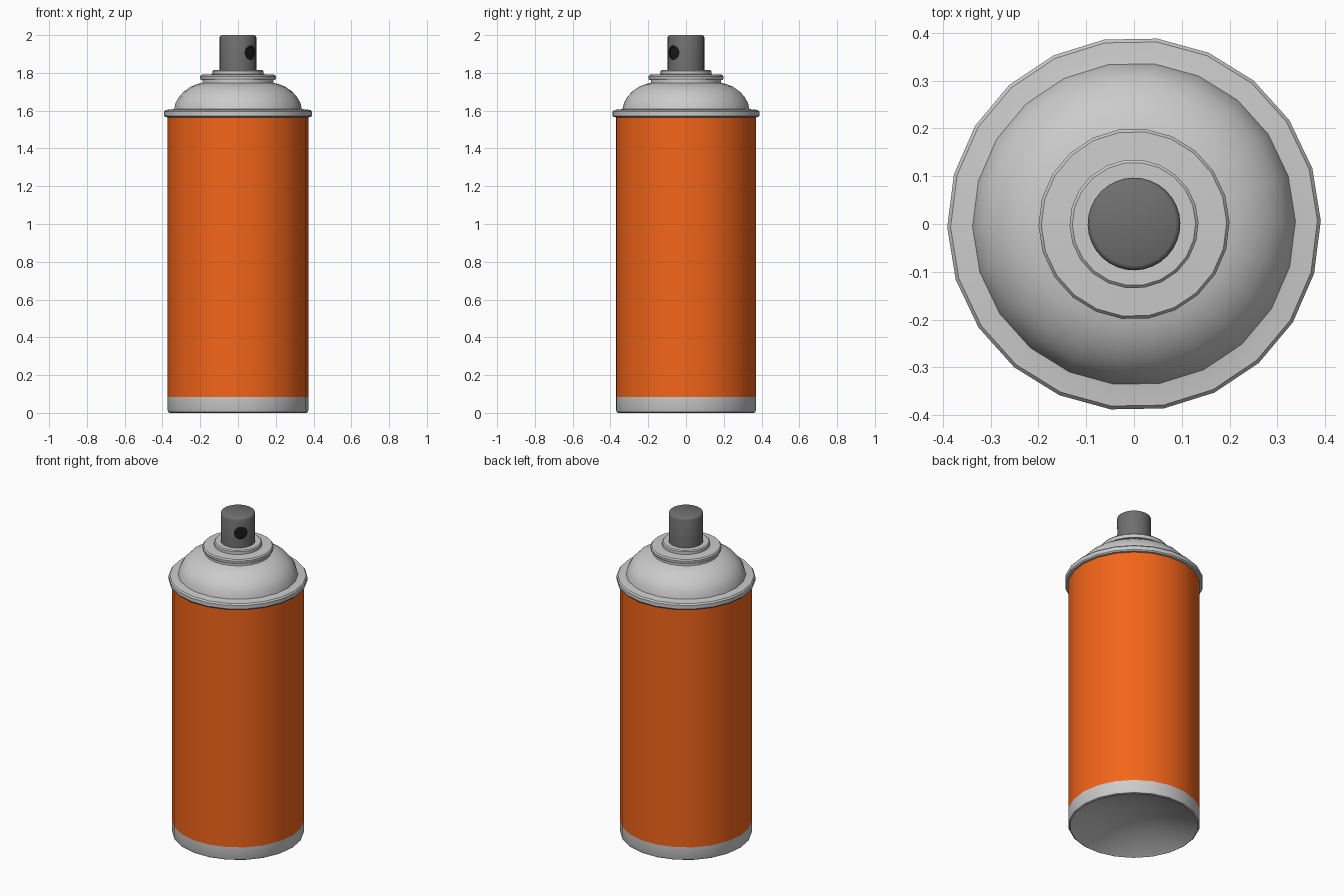
import bpy, bmesh
from math import cos, sin, pi, radians

if "Cube" in bpy.data.objects:
    bpy.data.objects.remove(bpy.data.objects["Cube"])


def material(name, rgb):
    m = bpy.data.materials.new(name)
    m.diffuse_color = (*rgb, 1)
    m.use_nodes = True
    m.node_tree.nodes["Principled BSDF"].inputs["Base Color"].default_value = m.diffuse_color
    return m


def lathe(name, profile, sides=22, mat=None, angle=35):
    """Spin (radius, z) points around z; radius 0 becomes a pole."""
    bm = bmesh.new()
    rings = []
    for r, z in profile:
        if r == 0:
            rings.append([bm.verts.new((0, 0, z))] * sides)
        else:
            rings.append([bm.verts.new((r * cos(a), r * sin(a), z))
                          for a in (2 * pi * i / sides + radians(1) for i in range(sides))])
    for lo, hi in zip(rings, rings[1:]):
        for i in range(sides):
            j = (i + 1) % sides
            bm.faces.new(dict.fromkeys((lo[i], lo[j], hi[j], hi[i])))
    mesh = bpy.data.meshes.new(name)
    bm.to_mesh(mesh)
    bm.free()
    ob = bpy.data.objects.new(name, mesh)
    bpy.context.collection.objects.link(ob)
    if mat:
        mesh.materials.append(mat)
    bpy.ops.object.select_all(action='DESELECT')
    ob.select_set(True)
    bpy.context.view_layer.objects.active = ob
    bpy.ops.object.shade_smooth_by_angle(angle=radians(angle))
    return ob


orange = material("orange_paint", (0.9, 0.13, 0.01))
dark = material("dark_plastic", (0.16, 0.16, 0.16))
black = material("black", (0.01, 0.01, 0.01))

# Can: concave base, painted wall, rolled rim with dome
lathe("can_base", [(0, 0.11), (0.19, 0.06), (0.355, 0.005), (0.362, 0), (0.369, 0.004),
                   (0.373, 0.014), (0.373, 0.083)])
lathe("painted_wall", [(0.373, 0.083), (0.373, 1.57)], mat=orange)
lathe("rim_and_dome", [(0.373, 1.565), (0.386, 1.566), (0.391, 1.573), (0.391, 1.595),
                       (0.384, 1.604), (0.35, 1.607), (0.338, 1.609), (0.331, 1.64),
                       (0.312, 1.674), (0.285, 1.703), (0.25, 1.727), (0.215, 1.741),
                       (0.188, 1.747)])

# Valve cup: neck, wide collar, small collar
lathe("valve_cup", [(0.188, 1.747), (0.188, 1.762), (0.196, 1.763), (0.2, 1.769),
                    (0.2, 1.782), (0.194, 1.79), (0.135, 1.793), (0.135, 1.81),
                    (0.129, 1.816), (0, 1.816)])

# Spray button with a round opening facing front right
nozzle = lathe("spray_button", [(0, 1.812), (0.097, 1.812), (0.097, 1.988), (0.094, 1.996),
                                (0.087, 2.0), (0, 2.0)], 32, dark, 50)
nozzle.data.materials.append(black)

bpy.ops.mesh.primitive_cylinder_add(
    vertices=20, radius=0.037, depth=0.06, rotation=(pi / 2, 0, pi / 4),
    location=(0.11 * cos(pi / 4), -0.11 * sin(pi / 4), 1.907))
cutter = bpy.context.object
cutter.name = "opening_cutter"
cutter.data.materials.append(dark)
cutter.data.materials.append(black)
for p in cutter.data.polygons:
    p.material_index = 1
cutter.hide_render = True
cutter.hide_set(True)
cut = nozzle.modifiers.new("opening", 'BOOLEAN')
cut.operation = 'DIFFERENCE'
cut.object = cutter
